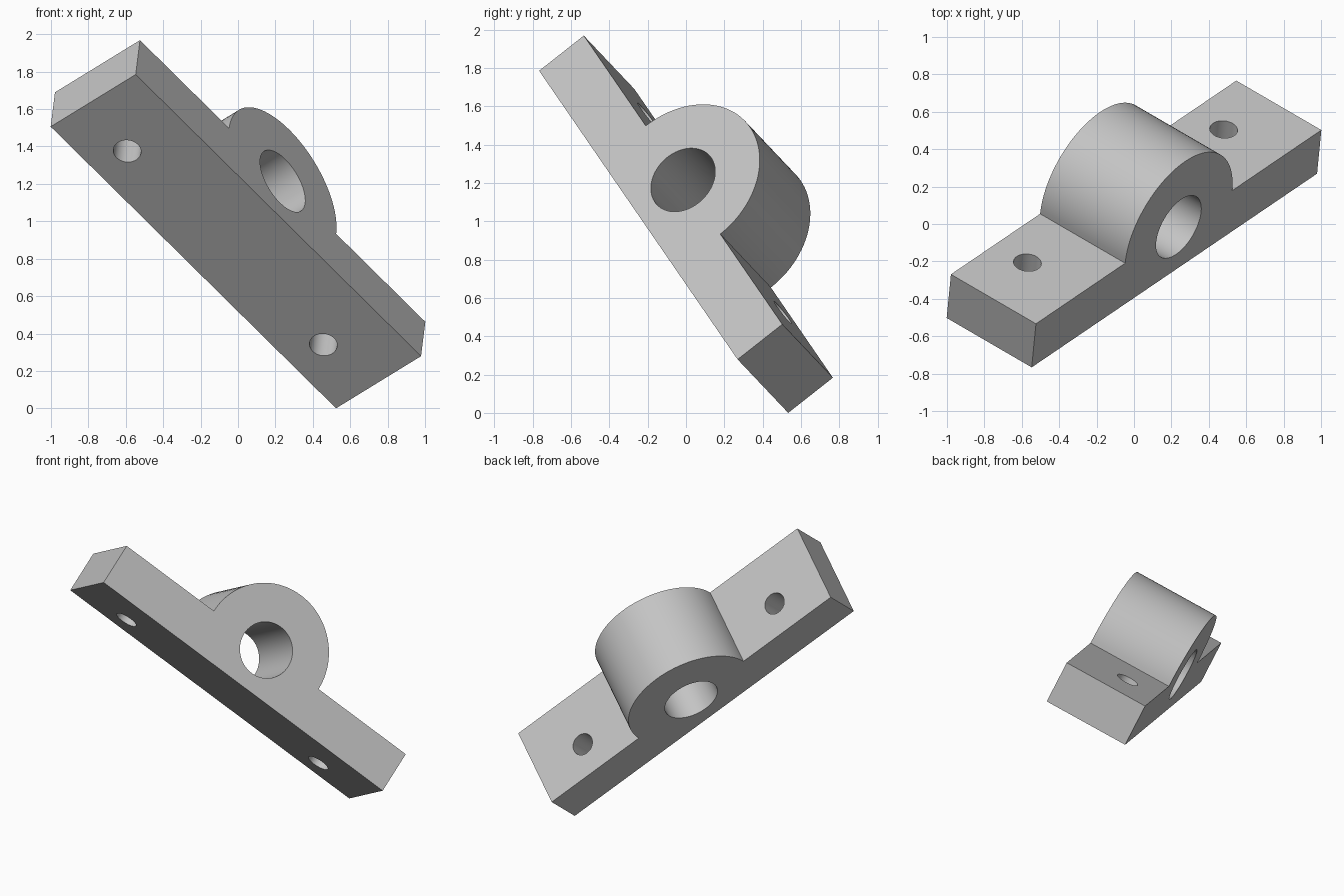
import bpy, bmesh, math
from mathutils import Matrix, Vector

old = bpy.data.objects.get("Cube")
if old:
    bpy.data.objects.remove(old, do_unlink=True)

UNIT = 0.2976                      # size of one design unit
LENGTH, WIDTH, THICK = 8, 2, 1     # base plate
BOSS_R, BORE_R, BOLT_R = 1.5, 0.63, 0.25
SEGMENTS = 96

grey = bpy.data.materials.new("light grey")
grey.use_nodes = True
colour = (0.55, 0.55, 0.55, 1)
grey.diffuse_color = colour
grey.node_tree.nodes["Principled BSDF"].inputs["Base Color"].default_value = colour


def cutter(name, radius, depth, location, rotation=(0, 0, 0)):
    bpy.ops.mesh.primitive_cylinder_add(vertices=SEGMENTS, radius=radius, depth=depth,
                                        location=location, rotation=rotation)
    obj = bpy.context.object
    obj.name = name
    return obj


# Body: plate and half-round boss as one extruded profile
half = LENGTH / 2
profile = [(-half, 0), (half, 0), (half, THICK)]
for i in range(SEGMENTS // 2 + 1):
    a = 2 * math.pi * i / SEGMENTS
    profile.append((BOSS_R * math.cos(a), THICK + BOSS_R * math.sin(a)))
profile.append((-half, THICK))

bm = bmesh.new()
face = bm.faces.new([bm.verts.new((x, -WIDTH / 2, z)) for x, z in profile])
new = bmesh.ops.extrude_face_region(bm, geom=[face])["geom"]
bmesh.ops.translate(bm, vec=(0, WIDTH, 0),
                    verts=[g for g in new if isinstance(g, bmesh.types.BMVert)])
bmesh.ops.recalc_face_normals(bm, faces=bm.faces)
mesh = bpy.data.meshes.new("bearing_block")
bm.to_mesh(mesh)
bm.free()
mesh.materials.append(grey)
block = bpy.data.objects.new("bearing_block", mesh)
bpy.context.collection.objects.link(block)

# Shaft bore and two bolt holes
cutters = [cutter("bore_cutter", BORE_R, WIDTH * 2, (0, 0, THICK), (math.pi / 2, 0, 0))]
for side in (-1, 1):
    cutters.append(cutter("bolt_cutter", BOLT_R, THICK * 2, (side * 2.75, 0.25, THICK / 2)))

bpy.ops.object.select_all(action="DESELECT")
bpy.context.view_layer.objects.active = block
block.select_set(True)
for c in cutters:
    mod = block.modifiers.new("hole", "BOOLEAN")
    mod.operation = "DIFFERENCE"
    mod.solver = "EXACT"
    mod.object = c
    bpy.ops.object.modifier_apply(modifier=mod.name)
for c in cutters:
    bpy.data.objects.remove(c, do_unlink=True)

# Tilt the finished block about the centre of its plate
along = Vector((1.525, 1.035, -1.505)).normalized()
across = Vector((-0.455, 0.265, -0.28))
across = (across - across.dot(along) * along).normalized()
up = along.cross(across)
tilt = Matrix((along, across, up)).transposed().to_4x4()
block.data.transform(tilt @ Matrix.Scale(UNIT, 4) @ Matrix.Translation((0, 0, -THICK / 2)))
lowest = min(v.co.z for v in block.data.vertices)
block.data.transform(Matrix.Translation((0, 0, -lowest)))

bpy.ops.object.shade_smooth_by_angle(angle=math.radians(30))
